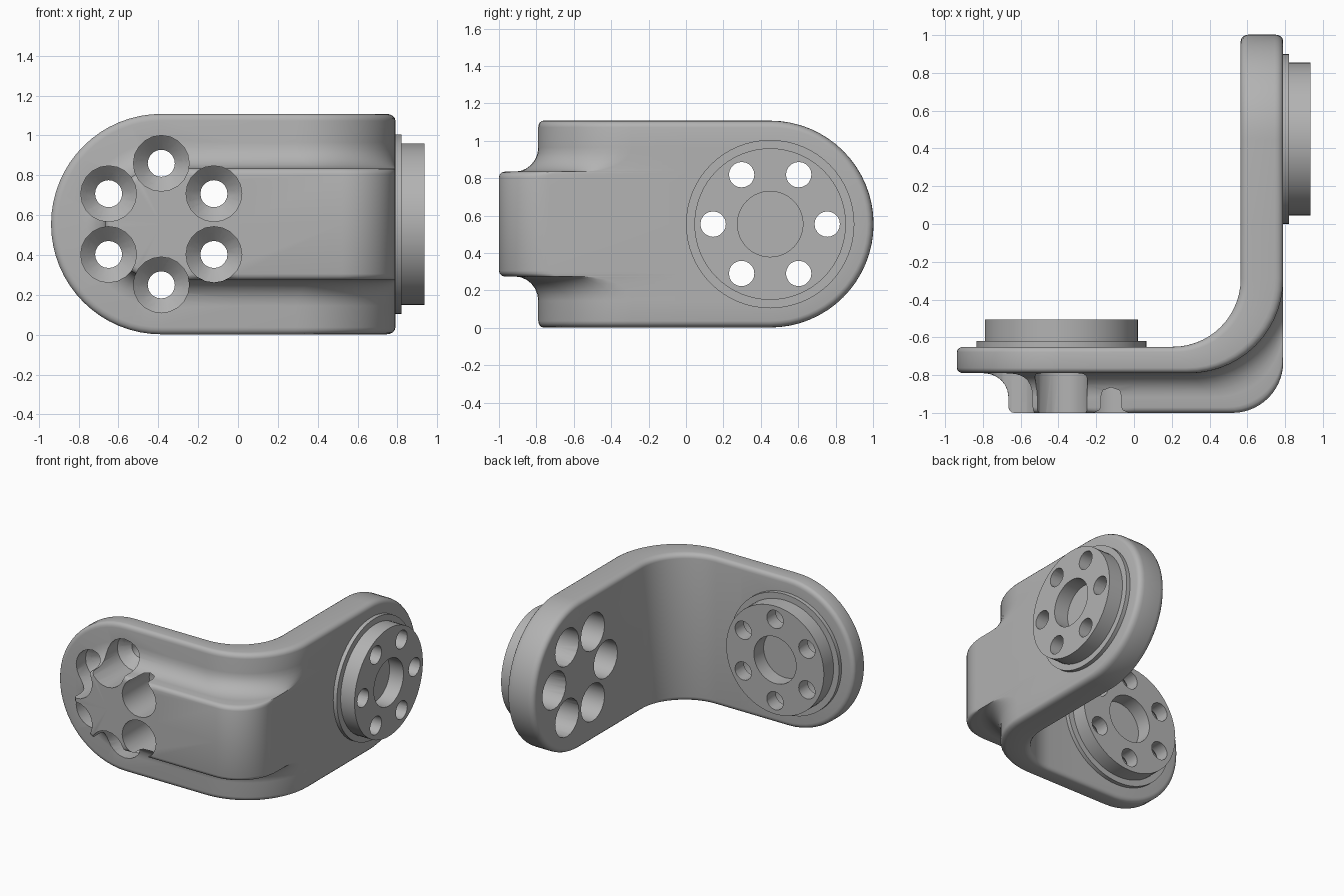
import bpy, bmesh
from math import sin, cos, pi

if "Cube" in bpy.data.objects:
    bpy.data.objects.remove(bpy.data.objects["Cube"], do_unlink=True)

steel = bpy.data.materials.new("steel_grey")
steel.use_nodes = True
GREY = (0.45, 0.45, 0.45, 1)
steel.diffuse_color = GREY
steel.node_tree.nodes["Principled BSDF"].inputs["Base Color"].default_value = GREY

CX, CY, CZ, R = -0.385, 0.45, 0.555, 0.553   # arm end centres, height, end radius


def lerp(a, b, f):
    return [p + (q - p) * f for p, q in zip(a, b)]


def loft(bm, rings):
    """Skin a list of closed rings, collapsing any that shrink to a point or line."""
    rows = [[bm.verts.new(p) for p in ring] for ring in rings]
    n = len(rows[0])
    for a, b in zip(rows, rows[1:]):
        for i in range(n):
            j = (i + 1) % n
            bm.faces.new((a[i], a[j], b[j], b[i]))


def make(name, bm):
    bmesh.ops.remove_doubles(bm, verts=bm.verts, dist=1e-5)
    bmesh.ops.recalc_face_normals(bm, faces=bm.faces)
    me = bpy.data.meshes.new(name)
    bm.to_mesh(me)
    bm.free()
    me.materials.append(steel)
    ob = bpy.data.objects.new(name, me)
    bpy.context.collection.objects.link(ob)
    return ob


# Bent plate: a stadium outline wrapped round an L-shaped path
# path = (front y, side x, bend radius)
PLATE, RIB, INNER = (-0.79, 0.79, 0.50), (-1.0, 0.79, 0.27), (-0.65, 0.565, 0.36)


def stadium(d, path, caps=32, bend=14):
    y, x, r = path
    bx, by = x - r, y + r
    line = [(CX, y), (0.0, y)]
    line += [(bx + r * sin(k * pi / 2 / bend), by - r * cos(k * pi / 2 / bend)) for k in range(bend + 1)]
    line += [(x, 0.0), (x, CY)]
    arc = [k * pi / caps for k in range(1, caps)]
    ring = [(px, py, CZ + d) for px, py in line]
    ring += [(x, CY + d * sin(a), CZ + d * cos(a)) for a in arc]
    ring += [(px, py, CZ - d) for px, py in reversed(line)]
    ring += [(CX - d * sin(a), y, CZ - d * cos(a)) for a in arc]
    return ring


rings = [(0, RIB), (0.25, RIB)]
# rounded rib edge, then a concave fillet down to the plate
rings += [(0.25 + 0.03 * sin(a), lerp(RIB, PLATE, 0.14 * (1 - cos(a)))) for a in (pi / 6, pi / 3, pi / 2)]
for k in range(7):
    a = k * pi / 12
    rings.append((0.41 - 0.13 * cos(a), lerp(PLATE, RIB, 0.6 * (1 - sin(a)))))
# rounded rim to the inner face
B = 0.035
rim = [(R - B + B * sin(k * pi / 8), 0.2 * (1 - cos(k * pi / 8))) for k in range(5)]
rings += [(d, lerp(PLATE, INNER, w)) for d, w in rim]
rings += [(d, lerp(INNER, PLATE, w)) for d, w in reversed(rim)]
rings.append((0, INNER))

bm = bmesh.new()
loft(bm, [stadium(d, p) for d, p in rings])
bracket = make("bent_bracket", bm)


# Turned parts: u, v lie in the arm face, h points out of the flange
def front_frame(u, v, h):
    return (CX + u, -0.65 + h, CZ + v)


def side_frame(u, v, h):
    return (0.79 + h, CY + u, CZ + v)


def lathe(bm, profile, frame, sides, cu=0, cv=0):
    loft(bm, [[frame(cu + r * cos(2 * pi * k / sides), cv + r * sin(2 * pi * k / sides), h)
               for k in range(sides)] for r, h in profile])


FLANGE = [(0, 0.03), (0.175, 0.03), (0.175, 0.145), (0.405, 0.145), (0.405, 0.03),
          (0.45, 0.03), (0.45, -0.02), (0, -0.02)]
BOLT = [(0, -0.42), (0.14, -0.42), (0.14, -0.03), (0.068, 0.04), (0.068, 0.2), (0, 0.2)]

flanges, cutters = [], []
for name, frame, turn in (("front", front_frame, pi / 6), ("side", side_frame, 0)):
    bm = bmesh.new()
    lathe(bm, FLANGE, frame, 64)
    flanges.append(make(name + "_flange", bm))
    bm = bmesh.new()
    for k in range(6):
        a = turn + k * pi / 3
        lathe(bm, BOLT, frame, 20, 0.305 * cos(a), 0.305 * sin(a))
    cutter = make(name + "_bolt_cutter", bm)
    cutter.hide_render = True
    cutters.append(cutter)


# Drill the bolt holes, bake the result and smooth it
def drill(ob, tools):
    for tool in tools:
        mod = ob.modifiers.new("bolt_holes", "BOOLEAN")
        mod.operation, mod.solver, mod.object = "DIFFERENCE", "EXACT", tool
    bpy.context.view_layer.update()
    graph = bpy.context.evaluated_depsgraph_get()
    baked = bpy.data.meshes.new_from_object(ob.evaluated_get(graph))
    ob.modifiers.clear()
    ob.data = baked
    bpy.ops.object.select_all(action="DESELECT")
    ob.select_set(True)
    bpy.context.view_layer.objects.active = ob
    bpy.ops.object.shade_smooth_by_angle(angle=0.6)


drill(bracket, cutters)
for flange, cutter in zip(flanges, cutters):
    drill(flange, [cutter])
for cutter in cutters:
    bpy.data.objects.remove(cutter, do_unlink=True)
